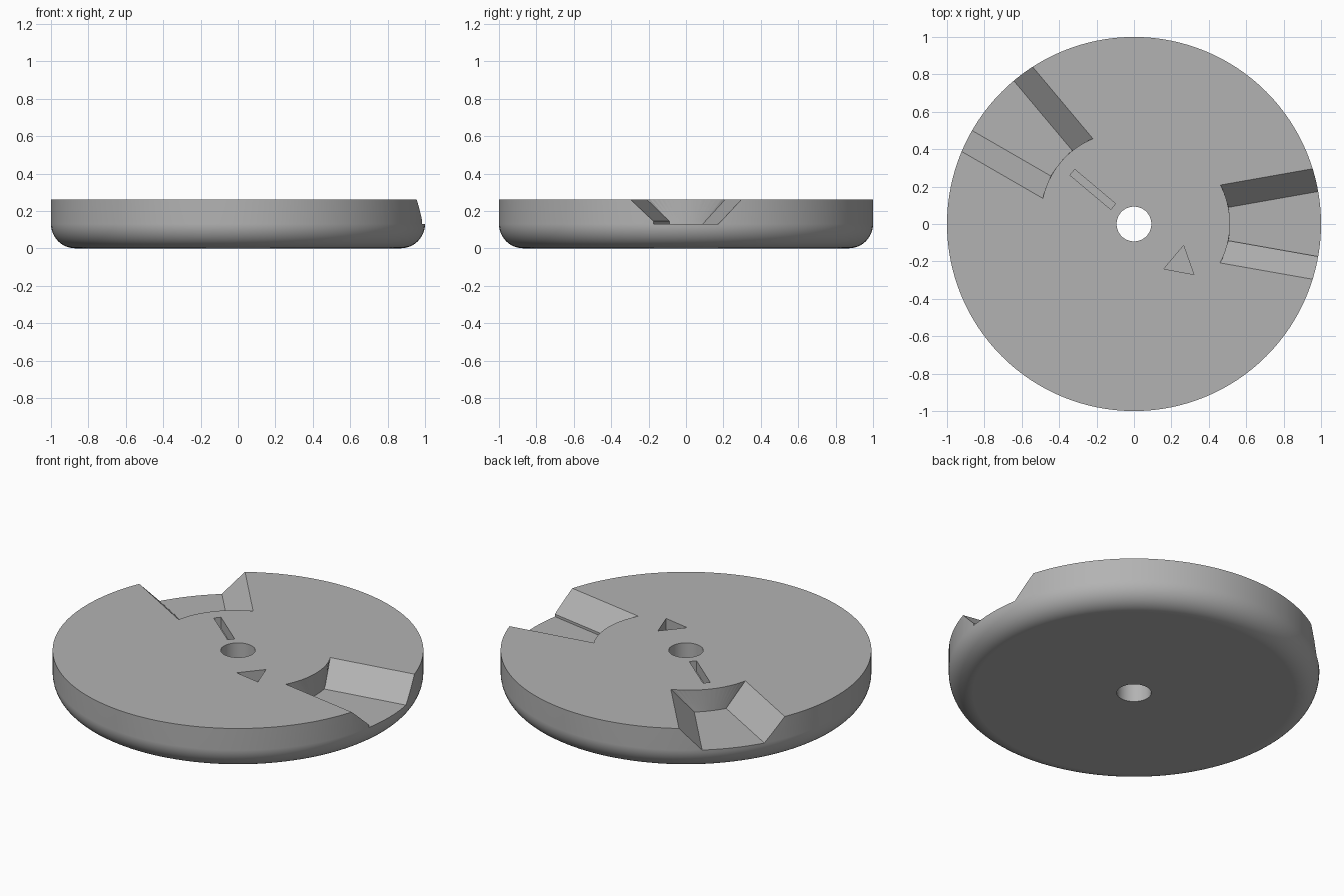
import bpy
import bmesh
from math import pi, sin, cos, asin, radians
from mathutils import Vector, Matrix

default = bpy.data.objects.get("Cube")
if default:
    bpy.data.objects.remove(default, do_unlink=True)

HEIGHT, FLOOR, FILLET, HOLE = 0.26, 0.13, 0.13, 0.093
SEGMENTS = 128

grey = bpy.data.materials.new("matte_grey")
grey.use_nodes = True
COLOUR = (0.45, 0.45, 0.45, 1)
grey.diffuse_color = COLOUR
grey.node_tree.nodes["Principled BSDF"].inputs["Base Color"].default_value = COLOUR


def finish(bm, name):
    bmesh.ops.recalc_face_normals(bm, faces=bm.faces)
    mesh = bpy.data.meshes.new(name)
    bm.to_mesh(mesh)
    bm.free()
    mesh.materials.append(grey)
    obj = bpy.data.objects.new(name, mesh)
    bpy.context.collection.objects.link(obj)
    return obj


def make_disc():
    """Revolve a section with a rounded lower rim and a central bore."""
    steps = 12
    profile = [(HOLE, HEIGHT), (HOLE, 0)]
    for i in range(steps + 1):
        a = pi / 2 * i / steps
        profile.append((1 - FILLET + FILLET * sin(a), FILLET - FILLET * cos(a)))
    profile.append((1, HEIGHT))
    bm = bmesh.new()
    verts = [bm.verts.new((r, 0, z)) for r, z in profile]
    edges = [bm.edges.new((verts[i - 1], verts[i])) for i in range(len(verts))]
    bmesh.ops.spin(bm, geom=verts + edges, axis=(0, 0, 1), cent=(0, 0, 0),
                   angle=2 * pi, steps=SEGMENTS, use_duplicate=False)
    bmesh.ops.remove_doubles(bm, verts=bm.verts, dist=1e-5)
    return finish(bm, "disc_body")


def notch_cutter(name, turn, step):
    """Flared notch with sloping sides and a curved inner wall."""
    inner, outer, count, top = 0.513, 1.3, 16, 0.32
    flare = radians(10)
    bm = bmesh.new()

    def offset(z, lift):
        return max(0, 0.125 * (z - FLOOR - lift) / (HEIGHT - FLOOR - lift))

    levels = [FLOOR, FLOOR + step, top] if step else [FLOOR, top]
    grid = []
    for z in levels:
        rows = []
        for r in (inner, outer):
            low = -flare - asin(offset(z, step) / r)
            high = flare + asin(offset(z, 0) / r)
            angles = [low + (high - low) * i / count for i in range(count + 1)]
            rows.append([bm.verts.new((r * cos(a), r * sin(a), z)) for a in angles])
        grid.append(rows)
    for i in range(count):
        for rows in (grid[0], grid[-1]):
            bm.faces.new((rows[0][i], rows[0][i + 1], rows[1][i + 1], rows[1][i]))
        for a, b in zip(grid, grid[1:]):
            for k in (0, 1):
                bm.faces.new((a[k][i], a[k][i + 1], b[k][i + 1], b[k][i]))
    for a, b in zip(grid, grid[1:]):
        for i in (0, count):
            bm.faces.new((a[0][i], a[1][i], b[1][i], b[0][i]))
    bm.transform(Matrix.Rotation(turn, 4, "Z"))
    bmesh.ops.triangulate(bm, faces=bm.faces)
    return finish(bm, name)


def pocket_cutter(name, outline, depth):
    """Straight-sided pocket sunk into the top face."""
    bm = bmesh.new()
    face = bm.faces.new([bm.verts.new((x, y, HEIGHT - depth)) for x, y in outline])
    ext = bmesh.ops.extrude_face_region(bm, geom=[face], use_keep_orig=True)
    moved = [g for g in ext["geom"] if isinstance(g, bmesh.types.BMVert)]
    bmesh.ops.translate(bm, verts=moved, vec=(0, 0, depth + 0.05))
    return finish(bm, name)


# Main body
disc = make_disc()

# Two notches, a radial slot and a triangular pocket
along = Vector((cos(radians(140)), sin(radians(140))))
across = Vector((-along.y, along.x)) * 0.02
slot = [along * 0.145 - across, along * 0.43 - across,
        along * 0.43 + across, along * 0.145 + across]
triangle = [(0.265, -0.115), (0.16, -0.24), (0.32, -0.27)]
cutters = [
    notch_cutter("side_notch_cutter", 0, 0.015),
    notch_cutter("rear_notch_cutter", radians(140), 0),
    pocket_cutter("slot_cutter", slot, 0.065),
    pocket_cutter("triangle_cutter", triangle, 0.065),
]

bpy.ops.object.select_all(action="DESELECT")
disc.select_set(True)
bpy.context.view_layer.objects.active = disc
for cutter in cutters:
    cutter.hide_render = True
    mod = disc.modifiers.new(cutter.name, "BOOLEAN")
    mod.operation = "DIFFERENCE"
    mod.solver = "EXACT"
    mod.object = cutter
    bpy.ops.object.modifier_apply(modifier=mod.name)
    bpy.data.objects.remove(cutter, do_unlink=True)

# Smooth rim with crisp cut edges
bpy.ops.object.shade_smooth_by_angle(angle=radians(25))
weighted = disc.modifiers.new("even_shading", "WEIGHTED_NORMAL")
weighted.keep_sharp = True
